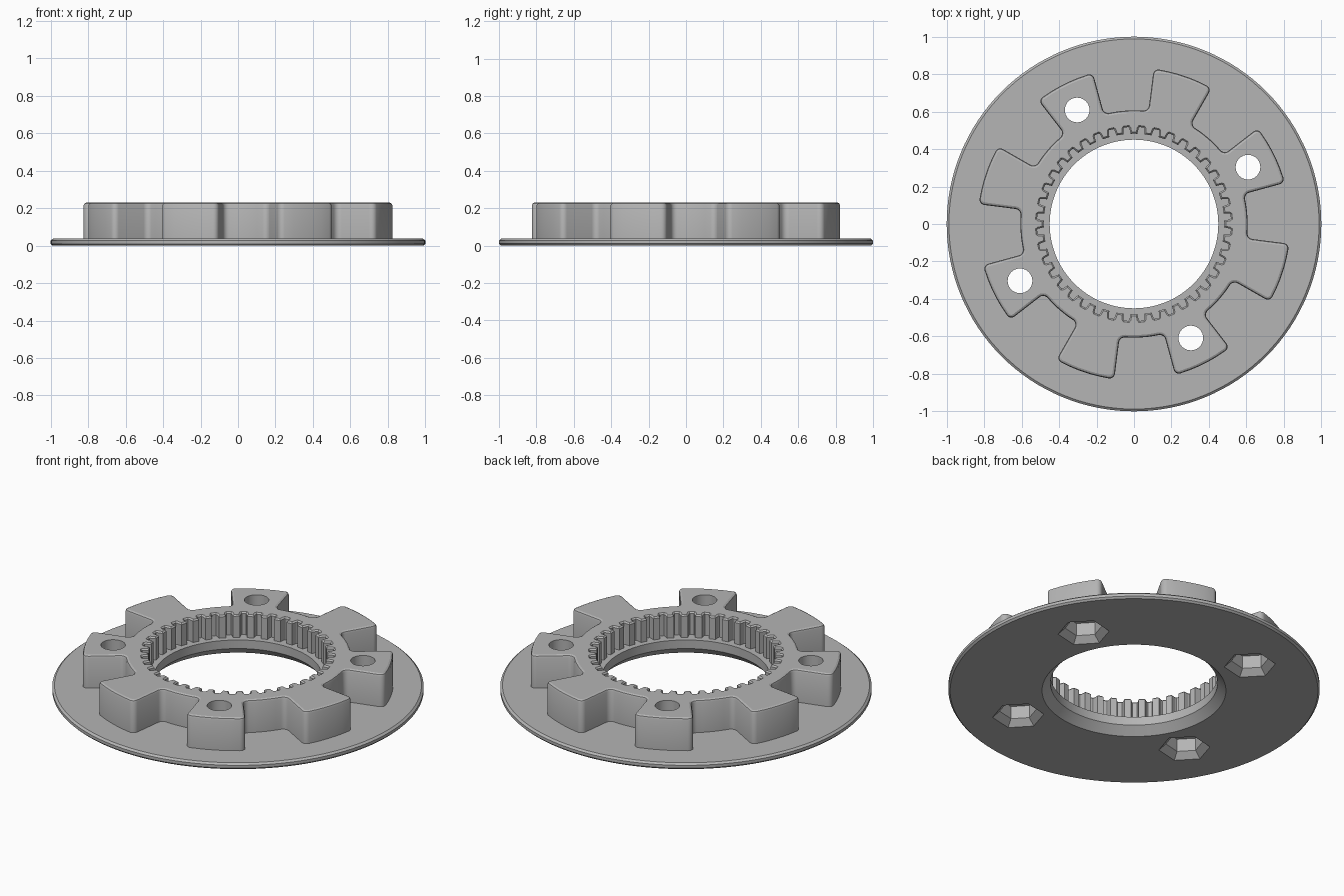
import bpy, bmesh
from math import sin, cos, pi, radians
from mathutils import Vector

cube = bpy.data.objects.get("Cube")
if cube:
    bpy.data.objects.remove(cube, do_unlink=True)

grey = bpy.data.materials.new("plain_grey")
grey.use_nodes = True
colour = (0.46, 0.46, 0.46, 1)
grey.diffuse_color = colour
grey.node_tree.nodes["Principled BSDF"].inputs["Base Color"].default_value = colour

PHASE = radians(26.5)      # angle of the first lobe and bolt hole
BOLT_RADIUS = 0.68


def polar(r, a):
    return Vector((r * cos(a), r * sin(a)))


def circle(r, n=128, centre=Vector((0, 0)), start=0.0):
    return [centre + polar(r, start + 2 * pi * i / n) for i in range(n)]


def offset(points, d):
    """Move a counter-clockwise outline outward by d along its normals."""
    result = []
    for i, p in enumerate(points):
        a = (p - points[i - 1]).normalized()
        b = (points[(i + 1) % len(points)] - p).normalized()
        n = Vector((a.y + b.y, -a.x - b.x)).normalized()
        result.append(p + n * d / max(0.5, n.dot(Vector((a.y, -a.x)))))
    return result


def loft(name, *layers):
    """Solid through (outline, height) layers, capped at both ends."""
    bm = bmesh.new()
    rings = [[bm.verts.new((p.x, p.y, z)) for p in pts] for pts, z in layers]
    n = len(rings[0])
    for low, high in zip(rings, rings[1:]):
        for i in range(n):
            j = (i + 1) % n
            bm.faces.new((low[i], low[j], high[j], high[i]))
    bm.faces.new(rings[0][::-1])
    bm.faces.new(rings[-1])
    mesh = bpy.data.meshes.new(name)
    bm.to_mesh(mesh)
    bm.free()
    mesh.materials.append(grey)
    obj = bpy.data.objects.new(name, mesh)
    bpy.context.collection.objects.link(obj)
    return obj


def combine(target, tool, operation):
    """Apply a boolean and discard the tool."""
    mod = target.modifiers.new("boolean", 'BOOLEAN')
    mod.object = tool
    mod.operation = operation
    mod.solver = 'EXACT'
    bpy.context.view_layer.update()
    graph = bpy.context.evaluated_depsgraph_get()
    mesh = bpy.data.meshes.new_from_object(target.evaluated_get(graph))
    target.modifiers.clear()
    target.data = mesh
    bpy.data.objects.remove(tool, do_unlink=True)


def lobed_outline(tip=0.835, valley=0.607, lobes=8, c=0.03, steps=5):
    """Radial-sided lobes with rounded outer and inner corners."""
    half = pi / lobes / 2
    quarter = [i * pi / 2 / steps for i in range(steps + 1)]
    side = [(half * f, tip) for f in (0.2, 0.5)]
    side += [(half - c * (1 - sin(t)) / tip, tip - c * (1 - cos(t))) for t in quarter]
    side += [(half + c * (1 - cos(t)) / valley, valley + c * (1 - sin(t))) for t in quarter]
    side += [(half * f, valley) for f in (1.5, 1.8)]
    profile = [(-a, r) for a, r in reversed(side)] + side
    return [polar(r, PHASE + 2 * pi * k / lobes + a)
            for k in range(lobes) for a, r in profile]


def spline_outline(tip=0.482, root=0.518, teeth=40):
    """Bore with trapezoid teeth pointing inward."""
    pitch = 2 * pi / teeth
    profile = [(-0.24, tip), (0, tip), (0.24, tip), (0.31, root - 0.005),
               (0.36, root), (0.64, root), (0.69, root - 0.005)]
    return [polar(r, pitch * (k + f)) for k in range(teeth) for f, r in profile]


# Flange with chamfered rim
body = loft("flanged_ring", (circle(0.99), 0), (circle(1), 0.01),
            (circle(1), 0.027), (circle(0.988), 0.037))

# Raised lobed hub with a bevelled top edge
lobes = lobed_outline()
combine(body, loft("lobed_hub", (lobes, 0.015), (lobes, 0.215),
                   (offset(lobes, -0.004), 0.225), (offset(lobes, -0.014), 0.23)), 'UNION')

# Toothed bore above the ledge
spline = spline_outline()
flared = offset(spline, 0.008)
combine(body, loft("spline_cutter", (spline, 0.096), (spline, 0.222),
                   (flared, 0.23), (flared, 0.3)), 'DIFFERENCE')

# Plain bore with a chamfer underneath
combine(body, loft("bore_cutter", (circle(0.505), -0.01), (circle(0.45), 0.045),
                   (circle(0.45), 0.2)), 'DIFFERENCE')

# Bolt holes with chamfered hexagonal nut pockets underneath
for k in range(4):
    spot = polar(BOLT_RADIUS, PHASE + k * pi / 2)
    combine(body, loft("bolt_cutter", (circle(0.066, 32, spot), 0.05),
                       (circle(0.066, 32, spot), 0.3)), 'DIFFERENCE')
    wide, narrow = (circle(r, 6, spot, radians(13)) for r in (0.15, 0.1))
    combine(body, loft("nut_cutter", (wide, -0.01), (narrow, 0.035),
                       (narrow, 0.11)), 'DIFFERENCE')

bpy.ops.object.select_all(action='DESELECT')
body.select_set(True)
bpy.context.view_layer.objects.active = body
bpy.ops.object.shade_smooth_by_angle(angle=radians(24))
